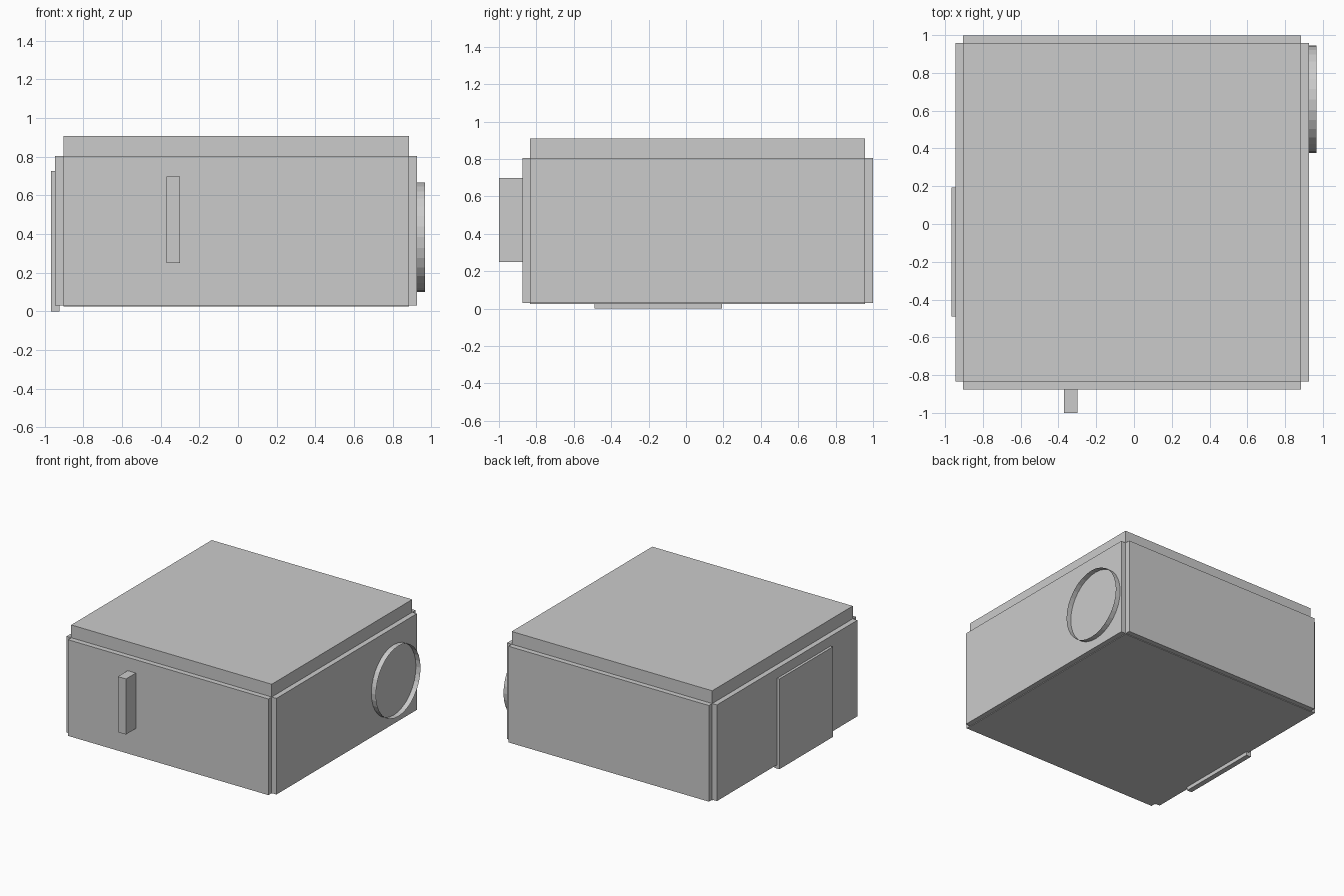
import bpy, bmesh
from math import pi
from mathutils import Matrix, Vector

if "Cube" in bpy.data.objects:
    bpy.data.objects.remove(bpy.data.objects["Cube"])


def make_object(name, bm):
    mesh = bpy.data.meshes.new(name)
    bm.to_mesh(mesh)
    bm.free()
    obj = bpy.data.objects.new(name, mesh)
    bpy.context.collection.objects.link(obj)
    return obj


def box(name, x, y, z):
    """Box from (min, max) ranges on each axis."""
    lo, hi = Vector((x[0], y[0], z[0])), Vector((x[1], y[1], z[1]))
    bm = bmesh.new()
    bmesh.ops.create_cube(bm, size=1, matrix=Matrix.Translation((lo + hi) / 2)
                          @ Matrix.Diagonal((*(hi - lo), 1)))
    return make_object(name, bm)


X, Y, Z = (-0.904, 0.884), (-0.833, 0.957), (0.03, 0.805)   # core ranges
T = 0.042                                                  # wall thickness

# Core with a raised roof slab and a thin floor plate
box("core", X, Y, Z)
box("roof_slab", X, Y, (Z[1], 0.908))
box("floor_plate", X, Y, (0.025, Z[0]))

# Four wall panels, leaving the corners notched
for side, i, sign in (("left", 0, -1), ("right", 1, 1)):
    box(side + "_wall", sorted((X[i], X[i] + sign * T)), Y, Z)
for side, i, sign in (("front", 0, -1), ("back", 1, 1)):
    box(side + "_wall", X, sorted((Y[i], Y[i] + sign * T)), Z)

# Door on the left wall, upright block on the front wall
box("door", (-0.967, -0.925), (-0.49, 0.192), (0, 0.727))
box("front_block", (-0.371, -0.299), (-1, Y[0] - T), (0.25, 0.698))

# Open round window rim on the right wall
bm = bmesh.new()
bmesh.ops.create_cone(bm, cap_ends=False, segments=32, radius1=0.284, radius2=0.284,
                      depth=0.041, matrix=Matrix.Translation((0.9465, 0.66, 0.384))
                      @ Matrix.Rotation(pi / 2, 4, 'Y'))
make_object("round_window_rim", bm)
